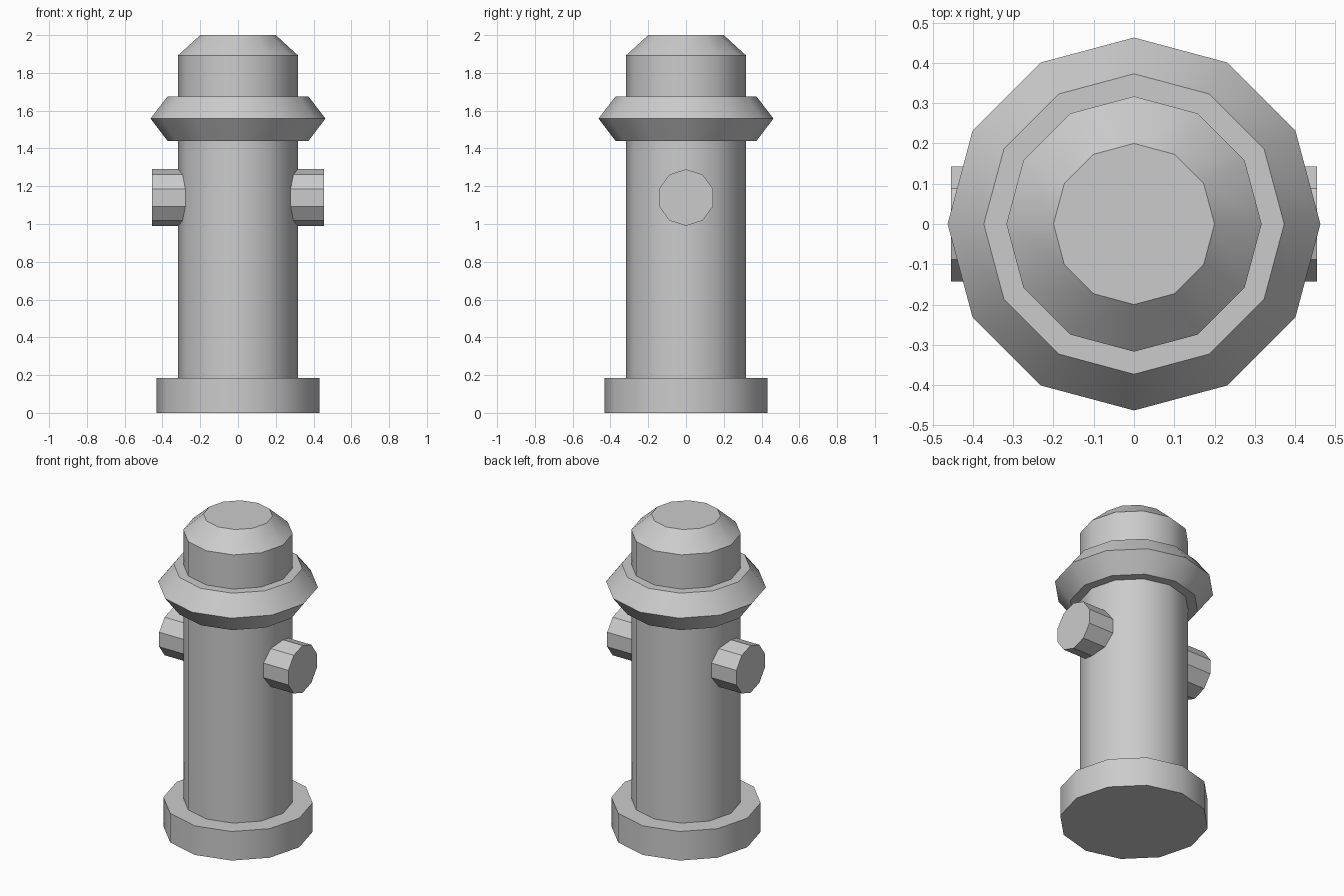
import bpy, bmesh
from math import cos, sin, pi, radians

if "Cube" in bpy.data.objects:
    bpy.data.objects.remove(bpy.data.objects["Cube"])


def finish(name, bm):
    bmesh.ops.recalc_face_normals(bm, faces=bm.faces)
    mesh = bpy.data.meshes.new(name)
    bm.to_mesh(mesh)
    bm.free()
    ob = bpy.data.objects.new(name, mesh)
    bpy.context.collection.objects.link(ob)
    bpy.ops.object.select_all(action='DESELECT')
    ob.select_set(True)
    bpy.context.view_layer.objects.active = ob
    bpy.ops.object.shade_smooth_by_angle(angle=radians(32))
    return ob


def loft(name, sides, profile, place):
    """Closed tube through (radius, height) rings; place maps ring coordinates to 3D."""
    bm = bmesh.new()
    rings = []
    for r, h in profile:
        rings.append([bm.verts.new(place(r * cos(2 * pi * i / sides),
                                         r * sin(2 * pi * i / sides), h))
                      for i in range(sides)])
    for a, b in zip(rings, rings[1:]):
        for i in range(sides):
            j = (i + 1) % sides
            bm.faces.new((a[i], a[j], b[j], b[i]))
    bm.faces.new(rings[0])
    bm.faces.new(rings[-1])
    return finish(name, bm)


# Body: foot, barrel, flared collar and bevelled cap in one turned profile
profile = [(0.432, 0), (0.432, 0.185), (0.317, 0.185), (0.317, 1.44),
           (0.373, 1.44), (0.463, 1.558), (0.373, 1.675), (0.317, 1.675),
           (0.317, 1.893), (0.20, 2.0)]
loft("hydrant_body", 12, profile, lambda u, v, h: (u, v, h))

# Side outlets: ten-sided, one vertex pointing up
for side, s in (("left", -1), ("right", 1)):
    loft(side + "_outlet", 10, [(0.15, 0.2), (0.15, 0.455)],
         lambda u, v, h: (s * h, v, 1.14 + u))
